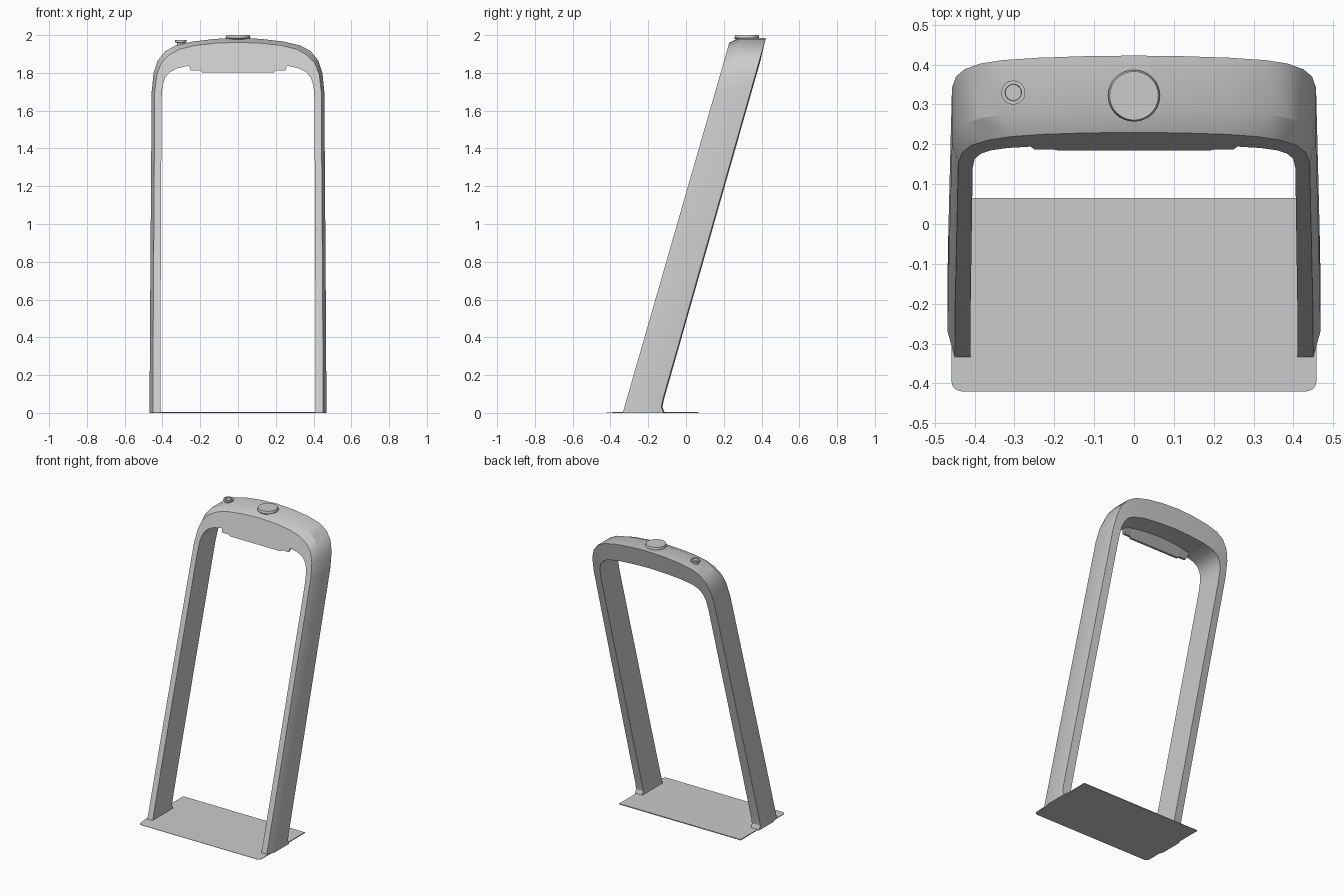
import bpy
import bmesh
import math

cube = bpy.data.objects.get("Cube")
if cube:
    bpy.data.objects.remove(cube, do_unlink=True)

grey = bpy.data.materials.new("light grey")
grey.use_nodes = True
grey.diffuse_color = (0.6, 0.6, 0.6, 1)
grey.node_tree.nodes["Principled BSDF"].inputs["Base Color"].default_value = (0.6, 0.6, 0.6, 1)


def finish(name, bm, smooth=True):
    bmesh.ops.remove_doubles(bm, verts=bm.verts, dist=0.0001)
    bmesh.ops.recalc_face_normals(bm, faces=bm.faces)
    mesh = bpy.data.meshes.new(name)
    bm.to_mesh(mesh)
    bm.free()
    mesh.materials.append(grey)
    obj = bpy.data.objects.new(name, mesh)
    bpy.context.collection.objects.link(obj)
    if smooth:
        bpy.ops.object.select_all(action="DESELECT")
        obj.select_set(True)
        bpy.context.view_layer.objects.active = obj
        bpy.ops.object.shade_smooth_by_angle(angle=math.radians(25))
    return obj


def loft(name, rings, smooth=True):
    """Skin a row of closed rings and cap both ends."""
    bm = bmesh.new()
    rows = [[bm.verts.new(p) for p in ring] for ring in rings]
    for a, b in zip(rows, rows[1:]):
        for i in range(len(a)):
            j = (i + 1) % len(a)
            bm.faces.new((a[i], a[j], b[j], b[i]))
    bm.faces.new(rows[0])
    bm.faces.new(rows[-1])
    return finish(name, bm, smooth)


def lathe(name, x, y, profile, sides=32):
    rings = []
    for r, z in profile:
        angles = [2 * math.pi * i / sides for i in range(sides)]
        rings.append([(x + r * math.cos(a), y + r * math.sin(a), z) for a in angles])
    return loft(name, rings)


# Leaning arch: half outlines from foot to crown, seen from the front
outer = [(.468, 0), (.468, .03), (.468, .07), (.466, .45), (.457, 1.7), (.447, 1.8), (.425, 1.865),
         (.385, 1.915), (.33, 1.945), (.24, 1.966), (.12, 1.98), (0, 1.985)]
edge = [(.45, 0), (.45, .03), (.45, .07), (.449, .45), (.441, 1.7), (.43, 1.79), (.408, 1.85),
        (.365, 1.895), (.31, 1.925), (.23, 1.945), (.12, 1.957), (0, 1.962)]
inner = [(.41, 0), (.41, .03), (.41, .07), (.41, .45), (.405, 1.65), (.4, 1.73), (.385, 1.775),
         (.36, 1.805), (.32, 1.825), (.24, 1.842), (.12, 1.852), (0, 1.856)]
flare = {0: .025, 1: .004}


def front_y(z):
    return -.335 + .288 * z


def back_y(z, i):
    return -.143 + .285 * z + flare.get(i, 0)


half = []
for i, (o, e, n) in enumerate(zip(outer, edge, inner)):
    half.append([(n[0], front_y(n[1]), n[1]),
                 (e[0], front_y(e[1]), e[1]),
                 (o[0], -.27 + .28 * o[1], o[1]),
                 (o[0], back_y(o[1], i), o[1]),
                 (n[0], back_y(n[1], i) + .006, n[1])])
mirrored = [[(-x, y, z) for x, y, z in ring] for ring in reversed(half[:-1])]
loft("arch_frame", half + mirrored)

# Lamp housing under the crown: stepped lower edge, sloping up at the back
lower = [(.26, 1.84), (.25, 1.812), (.2, 1.812), (.19, 1.803)]
lower += [(-x, z) for x, z in reversed(lower)]
rings = []
for x, z in lower:
    y = front_y(z)
    top = 1.875
    rings.append([(x, y, z), (x, front_y(top), top), (x, y + .09, top), (x, y + .015, z)])
loft("lamp_housing", rings, smooth=False)

# Ground plate with rounded front corners and a sloped front lip
r, w, front = .025, .458, -.42
corner = [(w - r + r * math.cos(a), front + r - r * math.sin(a))
          for a in [math.pi / 2 * k / 5 for k in range(6)]]
side = [(w, .065), (w, -.34)] + corner
outline = side + [(-x, y) for x, y in reversed(side)]
top_ring = [(x, y, .006 if y > -.35 else .002) for x, y in outline]
loft("ground_plate", [[(x, y, 0) for x, y in outline], top_ring], smooth=False)

# Controls on the crown
lathe("main_knob", 0, .322, [(.045, 1.965), (.065, 1.984), (.065, 1.99), (.061, 2)])
lathe("small_button", -.303, .33, [(.02, 1.94), (.02, 1.958), (.03, 1.962), (.03, 1.975),
                                   (.021, 1.975), (.02, 1.97)])
